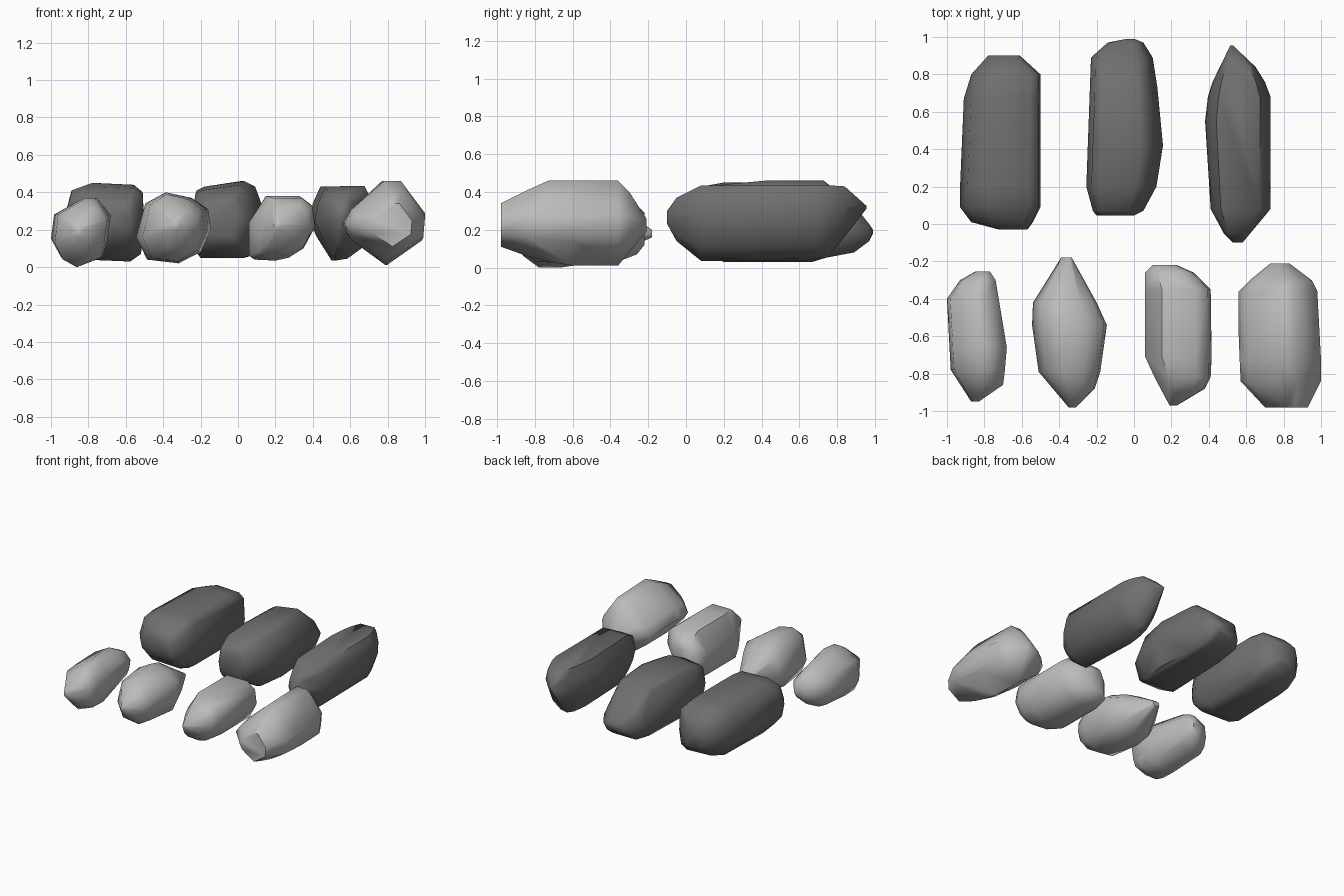
import bpy, bmesh


def rock(name, section, stations):
    """Faceted stone: front section (x, z) fitted at each (y, x0, x1, z0, z1), then hulled."""
    xs, zs = [p[0] for p in section], [p[1] for p in section]
    ax, bx, az, bz = min(xs), max(xs), min(zs), max(zs)
    bm = bmesh.new()
    for y, x0, x1, z0, z1 in stations:
        for x, z in section:
            u, v = (x - ax) / (bx - ax), (z - az) / (bz - az)
            bm.verts.new((x0 + u * (x1 - x0), y, z0 + v * (z1 - z0)))
    bmesh.ops.convex_hull(bm, input=bm.verts[:])
    bmesh.ops.delete(bm, geom=[v for v in bm.verts if not v.link_faces], context='VERTS')
    bmesh.ops.remove_doubles(bm, verts=bm.verts[:], dist=0.012)
    bmesh.ops.dissolve_limit(bm, angle_limit=0.06, verts=bm.verts[:], edges=bm.edges[:])
    bmesh.ops.recalc_face_normals(bm, faces=bm.faces[:])
    mesh = bpy.data.meshes.new(name)
    bm.to_mesh(mesh)
    bm.free()
    ob = bpy.data.objects.new(name, mesh)
    bpy.context.collection.objects.link(ob)
    mat = dark if name.startswith("dark") else light
    mesh.materials.append(mat)
    bpy.ops.object.select_all(action='DESELECT')
    ob.select_set(True)
    bpy.context.view_layer.objects.active = ob
    bpy.ops.object.shade_smooth_by_angle(angle=1.0)


def grey(name, v):
    m = bpy.data.materials.new(name)
    m.diffuse_color = (v, v, v, 1)
    return m


dark, light = grey("dark_stone", 0.16), grey("light_stone", 0.5)

# Back row: three long dark stones
rock("dark_rock_left",
     [(-.93, .25), (-.89, .41), (-.78, .45), (-.56, .44), (-.51, .40), (-.50, .2),
      (-.52, .07), (-.58, .03), (-.82, .04), (-.91, .13)],
     [(-.03, -.72, -.57, .20, .33), (.01, -.87, -.54, .14, .37), (.09, -.93, -.50, .07, .43),
      (.2, -.93, -.50, .03, .45), (.67, -.91, -.50, .03, .45), (.80, -.87, -.50, .07, .42),
      (.90, -.78, -.61, .15, .33)])
rock("dark_rock_middle",
     [(-.26, .22), (-.23, .41), (-.19, .43), (.03, .46), (.09, .43), (.155, .26),
      (.09, .06), (.05, .05), (-.2, .05), (-.24, .1)],
     [(.045, -.20, .0, .17, .34), (.07, -.22, .05, .12, .38), (.2, -.255, .12, .05, .44),
      (.42, -.25, .155, .05, .46), (.73, -.235, .125, .05, .46), (.89, -.23, .10, .08, .33),
      (.97, -.14, .05, .14, .23), (.99, -.04, .0, .18, .20)])
rock("dark_rock_right",
     [(.38, .25), (.40, .34), (.44, .43), (.67, .435), (.70, .38), (.73, .26),
      (.66, .10), (.57, .04), (.5, .03), (.42, .16)],
     [(-.10, .53, .58, .23, .30), (-.05, .48, .62, .14, .37), (.08, .41, .73, .035, .435),
      (.55, .38, .73, .035, .435), (.68, .395, .73, .04, .435), (.76, .42, .70, .06, .435),
      (.84, .46, .65, .18, .43), (.955, .515, .53, .31, .33)])

# Front row: four shorter light stones
rock("light_rock_1",
     [(-1, .14), (-.98, .29), (-.83, .37), (-.76, .37), (-.68, .28),
      (-.70, .14), (-.73, .06), (-.87, .01), (-.95, .05)],
     [(-.255, -.85, -.77, .15, .24), (-.30, -.93, -.74, .09, .30), (-.40, -1, -.73, .04, .35),
      (-.66, -.985, -.68, 0, .37), (-.78, -.98, -.69, .0, .36), (-.86, -.92, -.70, .06, .31),
      (-.95, -.87, -.83, .16, .22)])
rock("light_rock_2",
     [(-.55, .16), (-.50, .34), (-.39, .40), (-.25, .37), (-.16, .31), (-.145, .2),
      (-.2, .08), (-.32, .02), (-.49, .04)],
     [(-.18, -.39, -.33, .16, .20), (-.42, -.54, -.20, .05, .36), (-.54, -.545, -.145, .02, .40),
      (-.79, -.51, -.18, .03, .39), (-.88, -.42, -.21, .09, .33), (-.98, -.35, -.31, .20, .25)])
rock("light_rock_3",
     [(.06, .06), (.06, .24), (.15, .38), (.33, .38), (.40, .33), (.415, .22),
      (.35, .10), (.27, .05), (.2, .035), (.09, .04)],
     [(-.22, .10, .23, .12, .29), (-.26, .06, .32, .07, .33), (-.35, .06, .41, .035, .38),
      (-.71, .06, .415, .035, .38), (-.82, .11, .41, .06, .37), (-.88, .145, .38, .10, .33),
      (-.97, .19, .23, .20, .24)])
rock("light_rock_4",
     [(.56, .23), (.60, .3), (.78, .46), (.87, .46), (1, .28), (.99, .14), (.80, .01), (.60, .15)],
     [(-.21, .73, .83, .19, .26), (-.30, .62, .95, .09, .40), (-.36, .56, .98, .01, .46),
      (-.60, .56, .99, .01, .46), (-.73, .565, 1, .03, .46), (-.84, .57, 1, .06, .41),
      (-.98, .70, .93, .11, .34)])
